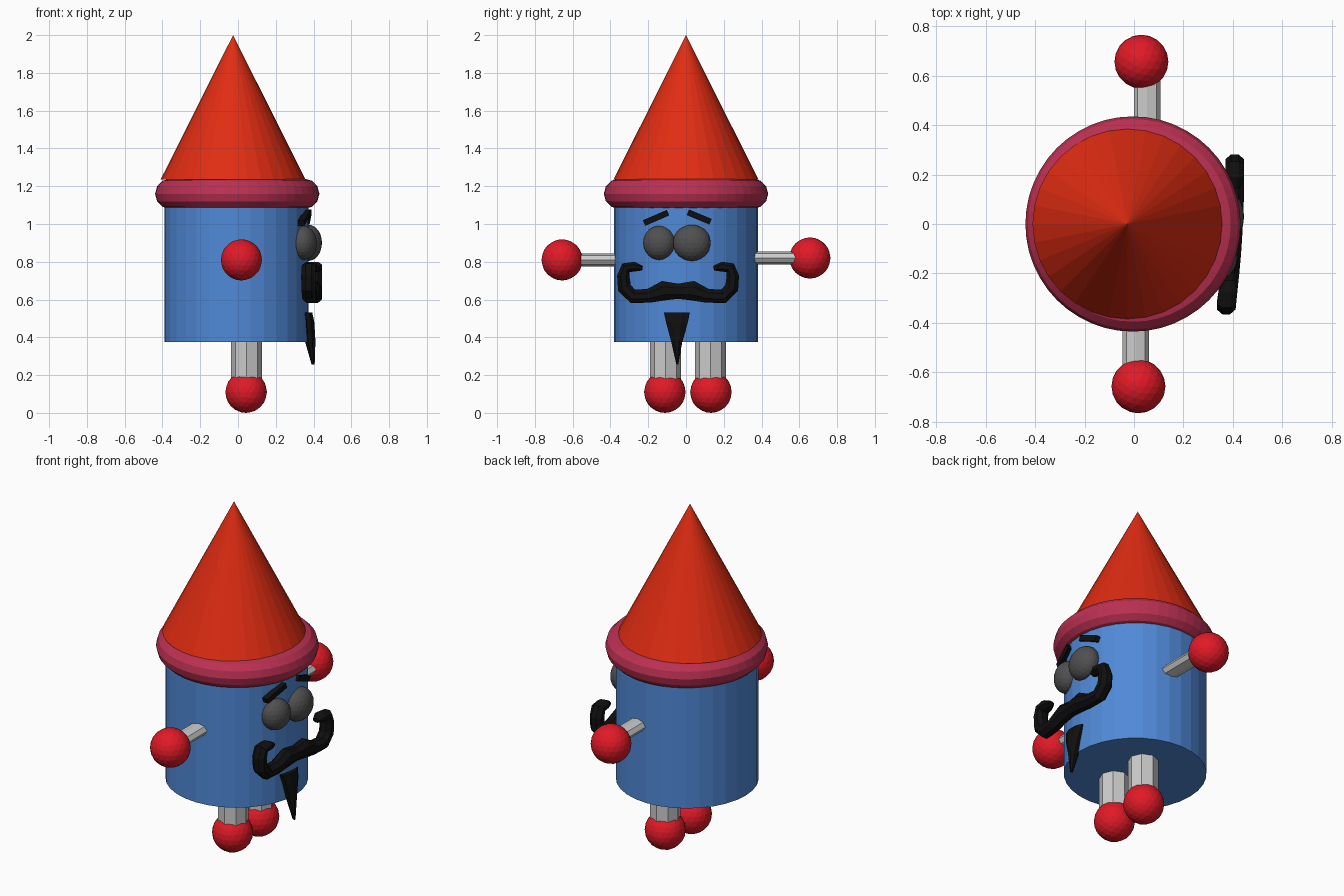
import bpy, bmesh, math
from mathutils import Vector

if "Cube" in bpy.data.objects:
    bpy.data.objects.remove(bpy.data.objects["Cube"])


def material(name, rgb):
    m = bpy.data.materials.new(name)
    m.diffuse_color = (*rgb, 1)
    m.use_nodes = True
    m.node_tree.nodes["Principled BSDF"].inputs["Base Color"].default_value = m.diffuse_color
    return m


BLUE = material("blue", (0.08, 0.25, 0.68))
ORANGE_RED = material("orange_red", (0.75, 0.025, 0.006))
RED = material("red", (0.75, 0.01, 0.02))
CRIMSON = material("crimson", (0.5, 0.03, 0.085))
BLACK = material("black", (0.005, 0.005, 0.005))
DARK = material("dark_grey", (0.08, 0.08, 0.08))


def finish(name, mat):
    ob = bpy.context.object
    ob.name = name
    if mat:
        ob.data.materials.append(mat)
    return ob


def cylinder(name, loc, r, depth, sides, mat=None, rot=(0, 0, 0), scale=(1, 1, 1)):
    bpy.ops.mesh.primitive_cylinder_add(vertices=sides, radius=r, depth=depth, location=loc, rotation=rot)
    bpy.context.object.scale = scale
    return finish(name, mat)


def ball(name, loc, scale, mat, turn=0):
    bpy.ops.mesh.primitive_ico_sphere_add(subdivisions=3, radius=1, location=loc, rotation=(0, 0, turn))
    bpy.context.object.scale = scale
    return finish(name, mat)


def strip(name, path, depth, mat, sides=8):
    """Sweep a faceted oval along points (x, y, z, half width) lying roughly in the yz plane."""
    bm = bmesh.new()
    pts = [Vector(p[:3]) for p in path]
    rings = []
    for i, p in enumerate(path):
        t = pts[min(i + 1, len(pts) - 1)] - pts[max(i - 1, 0)]
        n = Vector((0, -t.z, t.y)).normalized()
        d = min(depth, p[3] * 1.6)
        ring = []
        for k in range(sides):
            a = 2 * math.pi * (k + 0.5) / sides
            ring.append(bm.verts.new(pts[i] + n * p[3] * 1.08 * math.cos(a)
                                     + Vector((d * 1.08 * math.sin(a), 0, 0))))
        rings.append(ring)
    for a, b in zip(rings, rings[1:]):
        for k in range(sides):
            j = (k + 1) % sides
            bm.faces.new((a[k], a[j], b[j], b[k]))
    bm.faces.new(rings[0])
    bm.faces.new(rings[-1])
    bmesh.ops.recalc_face_normals(bm, faces=bm.faces)
    me = bpy.data.meshes.new(name)
    bm.to_mesh(me)
    bm.free()
    me.materials.append(mat)
    ob = bpy.data.objects.new(name, me)
    bpy.context.collection.objects.link(ob)
    return ob


# Body, hat brim and hat cone
cylinder("body", (-0.008, 0, 0.7775), 0.382, 0.805, 32, BLUE)
bpy.ops.mesh.primitive_torus_add(location=(-0.004, 0, 1.16), major_radius=0.355, minor_radius=0.08,
                                 major_segments=48, minor_segments=12)
finish("hat_brim", CRIMSON)
bpy.ops.mesh.primitive_cone_add(vertices=32, radius1=0.384, radius2=0, depth=0.765,
                                location=(-0.026, 0, 1.2375 + 0.38))
finish("hat_cone", ORANGE_RED)

# Arms with hands, legs with feet
for side, s, ax, az, hx in (("right", -1, 0.007, 0.81, 0.018), ("left", 1, 0.053, 0.82, 0.03)):
    cylinder(side + "_arm", (ax, s * 0.46, az), 1, 0.32, 8, None, (math.pi / 2, 0, 0), (0.054, 0.034, 1))
    ball(side + "_hand", (hx, s * 0.656, az), (0.109,) * 3, RED)
    y = 0.01 + s * 0.119
    cylinder(side + "_leg", (0.045, y, 0.26), 0.082, 0.3, 8)
    ball(side + "_foot", (0.043, y + s * 0.003, 0.11), (0.11,) * 3, RED)

# Eyes, flattened against the body
ball("right_eye", (0.348, -0.143, 0.9), (0.068, 0.086, 0.09), DARK, -0.3)
ball("left_eye", (0.373, 0.031, 0.9), (0.072, 0.1, 0.096), DARK)

# Eyebrows
strip("right_eyebrow", [(0.335, -0.222, 1.005, 0.021), (0.367, -0.095, 1.06, 0.021)], 0.022, BLACK, 4)
strip("left_eyebrow", [(0.372, 0.01, 1.062, 0.021), (0.362, 0.13, 1.012, 0.021)], 0.022, BLACK, 4)

# Curled moustache, one half mirrored about its centre, slightly skewed
half = [(0.077, 0.647, 0.052), (0.156, 0.62, 0.037), (0.24, 0.617, 0.037), (0.284, 0.662, 0.037),
        (0.29, 0.724, 0.033), (0.276, 0.768, 0.03), (0.232, 0.774, 0.026), (0.188, 0.766, 0.012)]
outline = [(-y, z, r) for y, z, r in reversed(half)] + [(0, 0.644, 0.04)] + half
strip("moustache", [(0.4 + 0.06 * y - 0.12 * y * y, y - 0.042, z, r) for y, z, r in outline], 0.038, BLACK)

# Pointed chin beard
strip("chin_beard", [(0.365, -0.048, 0.532, 0.069), (0.376, -0.048, 0.48, 0.058),
                     (0.382, -0.049, 0.38, 0.03), (0.398, -0.046, 0.255, 0.005)], 0.028, BLACK)
